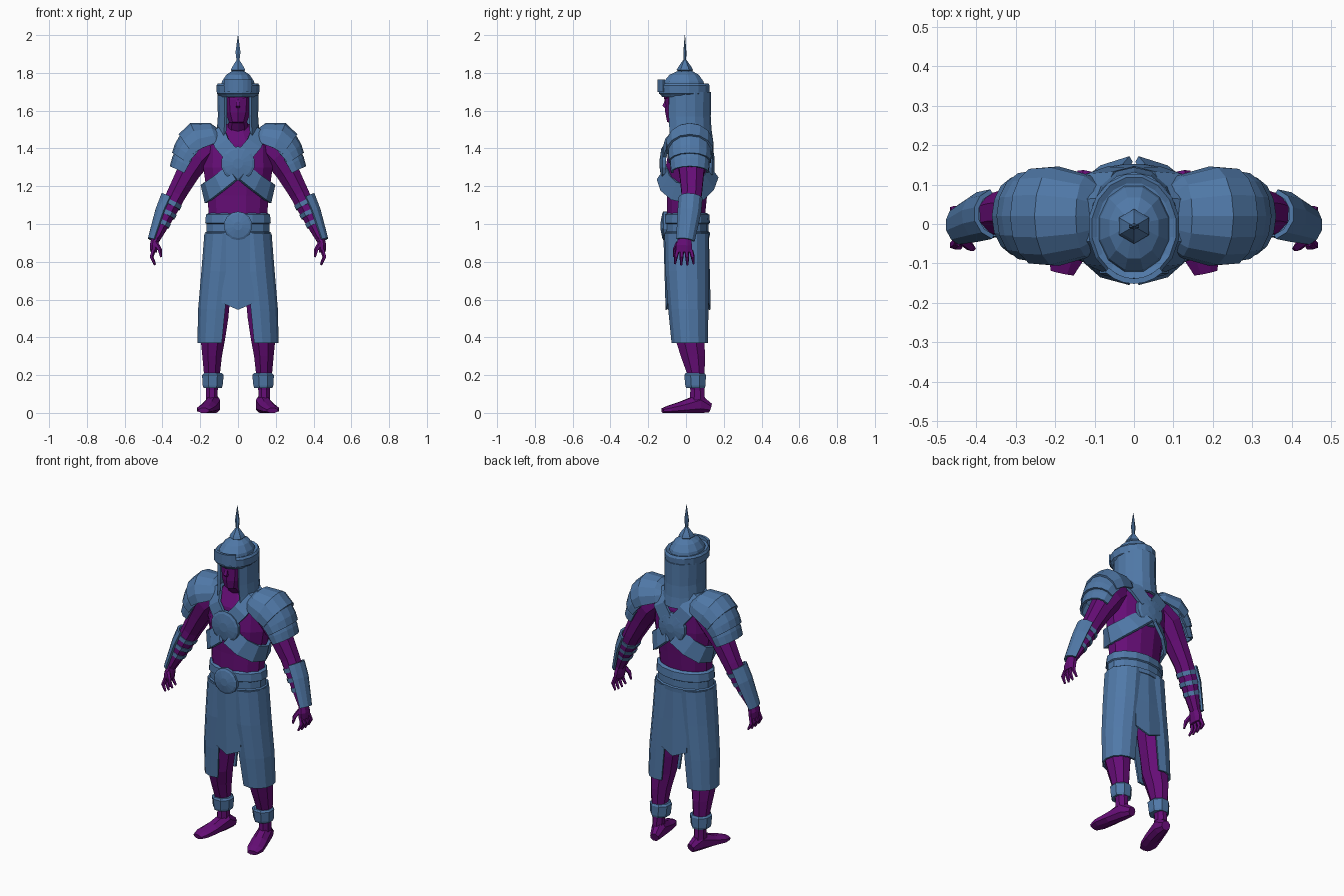
import bpy, bmesh, math
from mathutils import Vector as V


def material(name, col):
    m = bpy.data.materials.new(name)
    m.diffuse_color = col
    return m


STEEL = material("steel_blue", (0.08, 0.19, 0.39, 1))
SKIN = material("purple_cloth", (0.13, 0.004, 0.18, 1))


def finish(name, bm, mat, mirror=False, thick=0):
    bmesh.ops.recalc_face_normals(bm, faces=bm.faces)
    me = bpy.data.meshes.new(name)
    bm.to_mesh(me)
    bm.free()
    me.materials.append(mat)
    ob = bpy.data.objects.new(name, me)
    bpy.context.collection.objects.link(ob)
    if thick:
        s = ob.modifiers.new("thickness", 'SOLIDIFY')
        s.thickness, s.offset = thick, 0
    if mirror:
        ob.modifiers.new("mirror", 'MIRROR')
    return ob


def grid_faces(bm, rows, closed):
    for r0, r1 in zip(rows, rows[1:]):
        n = len(r0)
        for i in range(n if closed else n - 1):
            j = (i + 1) % n
            bm.faces.new((r0[i], r0[j], r1[j], r1[i]))


def tube(name, mat, secs, n=8, arc=None, ref=(0, 1, 0), flat=False, mirror=False, thick=0):
    """Loft elliptical sections (x, y, z, ra, rb); arc in degrees makes an open shell."""
    bm = bmesh.new()
    pts = [V(s[:3]) for s in secs]
    rows = []
    for k, s in enumerate(secs):
        t = (pts[min(k + 1, len(pts) - 1)] - pts[max(k - 1, 0)]).normalized()
        if flat:
            t = V((0, 0, 1))
        b = V(ref)
        b = (b - t * b.dot(t)).normalized()
        a = b.cross(t)
        if a.x < 0:
            a = -a
        if arc:
            lo, hi = map(math.radians, arc)
            angs = [lo + (hi - lo) * i / n for i in range(n + 1)]
        else:
            angs = [2 * math.pi * (i + .5) / n for i in range(n)]
        row = []
        for th in angs:
            p = pts[k] + a * (math.cos(th) * s[3]) + b * (math.sin(th) * s[4])
            p.z = max(p.z, 0)
            row.append(bm.verts.new(p))
        rows.append(row)
    grid_faces(bm, rows, not arc)
    if not arc:
        bm.faces.new(rows[0])
        bm.faces.new(rows[-1])
    return finish(name, bm, mat, mirror, thick)


def ribbon(name, points, width, centre):
    """Flat strap following points, facing away from centre."""
    bm = bmesh.new()
    pts = [V(p) for p in points]
    rows = []
    for k, p in enumerate(pts):
        t = (pts[min(k + 1, len(pts) - 1)] - pts[max(k - 1, 0)]).normalized()
        w = t.cross(p - V(centre)).normalized() * width / 2
        rows.append([bm.verts.new(p - w), bm.verts.new(p + w)])
    grid_faces(bm, rows, False)
    finish(name, bm, STEEL, True, 0.018)


# Body
tube("torso", SKIN, [(0, 0, .9, .15, .105), (0, 0, 1.05, .16, .105), (0, .005, 1.15, .168, .11),
     (0, .01, 1.3, .19, .122), (0, .02, 1.42, .185, .11), (0, .03, 1.49, .10, .08),
     (0, .03, 1.53, .06, .06)], 12, flat=True)
tube("head", SKIN, [(0, .02, 1.48, .06, .06), (0, -.005, 1.535, .055, .075), (0, -.025, 1.54, .05, .075),
     (0, -.015, 1.59, .07, .095), (0, -.005, 1.66, .078, .108), (0, 0, 1.72, .075, .1)], 10, flat=True)
tube("nose", SKIN, [(0, -.10, 1.67, .008, .008), (0, -.112, 1.625, .016, .018),
     (0, -.105, 1.615, .012, .01)], 4, flat=True)
tube("brow", SKIN, [(-.05, -.098, 1.672, .006, .006), (0, -.11, 1.668, .009, .009),
     (.05, -.098, 1.672, .006, .006)], 4)
tube("arm", SKIN, [(.13, .025, 1.43, .07, .075), (.21, .03, 1.36, .08, .085), (.265, .03, 1.27, .066, .07),
     (.325, .03, 1.16, .055, .058), (.37, .02, 1.07, .05, .054), (.41, .005, .98, .036, .042),
     (.437, -.005, .92, .026, .034)], 8, mirror=True)
tube("palm", SKIN, [(.435, -.005, .935, .022, .033), (.445, -.01, .885, .024, .046),
     (.447, -.01, .85, .018, .045)], 8, mirror=True)
for i in range(4):
    y = -.045 + .024 * i
    dy = (i - 1.5) * .006
    tube(f"finger_{i + 1}", SKIN, [(.448, y, .86, .012, .012), (.458, y + dy, .825, .011, .011),
         (.44, y + 1.5 * dy, .783 + .006 * (i in (0, 3)), .006, .006)], 5, mirror=True)
tube("thumb", SKIN, [(.437, -.04, .90, .014, .014), (.415, -.058, .865, .012, .012),
     (.407, -.062, .825, .006, .006)], 5, mirror=True)
tube("leg", SKIN, [(.085, 0, .92, .08, .1), (.105, .008, .7, .078, .09), (.12, .02, .5, .074, .082),
     (.133, .02, .39, .07, .082), (.137, .037, .3, .056, .07), (.138, .053, .2, .045, .048),
     (.138, .06, .12, .033, .04), (.138, .06, .05, .033, .045)], 8, flat=True, mirror=True)
tube("foot", SKIN, [(.12, .127, .025, .026, .027), (.132, .07, .045, .042, .06), (.155, -.02, .028, .048, .036),
     (.174, -.085, .018, .048, .024), (.182, -.124, .012, .032, .014)], 8, ref=(0, 0, 1), mirror=True)

# Helmet
tube("helmet_dome", STEEL, [(0, -.012, 1.72, .096, .118), (0, -.012, 1.755, .088, .108),
     (0, -.01, 1.79, .064, .08), (0, -.005, 1.812, .03, .035)], 12, flat=True)
tube("helmet_brim", STEEL, [(0, -.01, 1.672, .098, .118), (0, -.01, 1.685, .108, .128),
     (0, -.01, 1.69, .114, .136), (0, -.01, 1.732, .117, .138), (0, -.01, 1.745, .108, .13),
     (0, -.01, 1.738, .095, .115)], 16, flat=True)
tube("brow_plate", STEEL, [(0, -.01, 1.70, .112, .135), (0, -.01, 1.764, .112, .135)],
     6, arc=(-128, -52), flat=True, thick=.014)
tube("finial_base", STEEL, [(0, -.006, 1.803, .03, .03), (0, -.006, 1.815, .044, .044),
     (0, -.006, 1.83, .036, .036), (0, -.006, 1.868, .009, .009)], 6, flat=True)
tube("finial_spike", STEEL, [(0, -.006, 1.85, .007, .006), (0, -.006, 1.875, .01, .007),
     (0, -.006, 1.91, .015, .008), (0, -.006, 2.0, .001, .001)], 6, flat=True)
tube("neck_guard", STEEL, [(0, .005, 1.70, .102, .12), (0, .004, 1.57, .1, .12), (0, .008, 1.5, .105, .12),
     (0, .012, 1.44, .112, .125)], 12, arc=(-50, 230), flat=True, thick=.014)

# Layered shoulder guards
for i, secs in enumerate((
    [(.085, .02, 1.46, .035, .07), (.12, .02, 1.445, .09, .10), (.2, .02, 1.42, .12, .122),
     (.25, .02, 1.385, .105, .118)],
    [(.225, .02, 1.395, .105, .112), (.255, .02, 1.36, .095, .11), (.275, .02, 1.33, .082, .107)],
    [(.255, .02, 1.35, .08, .1), (.275, .02, 1.315, .077, .1), (.295, .02, 1.275, .067, .095)])):
    tube(f"shoulder_plate_{i + 1}", STEEL, secs, 8, arc=(-100, 100), mirror=True, thick=.012)

# Forearm guards with straps
tube("forearm_plate", STEEL, [(.345, .025, 1.135, .062, .06), (.38, .018, 1.06, .056, .06),
     (.435, -.003, .91, .04, .046)], 5, arc=(-75, 75), mirror=True, thick=.012)
for i, (f, r) in enumerate(((.1, .058), (.36, .053), (.62, .045))):
    c = V((.343, .026, 1.125)).lerp(V((.432, -.003, .93)), f)
    d = V((.089, -.029, -.195)) * .055
    tube(f"forearm_strap_{i + 1}", STEEL, [(*(c - d), r, r + .003), (*(c + d), r - .002, r + .001)],
         8, mirror=True)

# Chest harness and round plates
ribbon("lower_strap", [(.03, -.122, 1.27), (.10, -.105, 1.215), (.155, -.06, 1.175), (.178, .01, 1.16),
       (.158, .075, 1.175), (.10, .117, 1.22), (.03, .138, 1.28)], .10, (0, .005, 1.2))
ribbon("upper_strap", [(.03, -.12, 1.36), (.085, -.098, 1.425), (.115, -.04, 1.495), (.115, .06, 1.50),
       (.085, .122, 1.43), (.03, .138, 1.36)], .085, (.03, .01, 1.36))
for name, z, r, y, s in (("chest_disc", 1.32, .09, -.105, -1), ("back_disc", 1.32, .088, .118, 1),
                         ("belt_buckle", .99, .076, -.1, -1)):
    tube(name, STEEL, [(0, y, z, r, r), (0, y + s * .02, z, r, r), (0, y + s * .026, z, r * .85, r * .85),
         (0, y + s * .034, z, r * .3, r * .3)], 14, ref=(0, 0, 1))

# Belt
belt = [(.925, .165), (.93, .176), (.955, .178), (.96, .17), (1.0, .17), (1.005, .178), (1.05, .174), (1.058, .16)]
tube("belt", STEEL, [(0, .003, z, r, r - .054) for z, r in belt], 14, flat=True)

# Side skirts and pointed aprons
tube("side_skirt", STEEL, [(.07, .003, .95, .103, .112), (.085, .005, .75, .104, .11),
     (.106, .012, .55, .1, .102), (.12, .02, .37, .09, .092)], 8, arc=(-112, 112), flat=True,
     mirror=True, thick=.01)
for name, y0, y1, bend in (("front_apron", -.115, -.103, .012), ("back_apron", .116, .126, -.012)):
    bm = bmesh.new()
    rows = []
    for f, w, zs, zm in ((0, .08, .95, .95), (.5, .082, .76, .75), (1, .086, .583, .546)):
        y = y0 + (y1 - y0) * f
        rows.append([bm.verts.new((-w, y + bend, zs)), bm.verts.new((0, y, zm)), bm.verts.new((w, y + bend, zs))])
    grid_faces(bm, rows, False)
    finish(name, bm, STEEL, thick=.01)

# Ankle cuffs
tube("ankle_cuff", STEEL, [(.134, .05, .132, .052, .054), (.134, .05, .145, .057, .058),
     (.133, .048, .2, .062, .062), (.133, .048, .21, .052, .055)], 8, flat=True, mirror=True)
